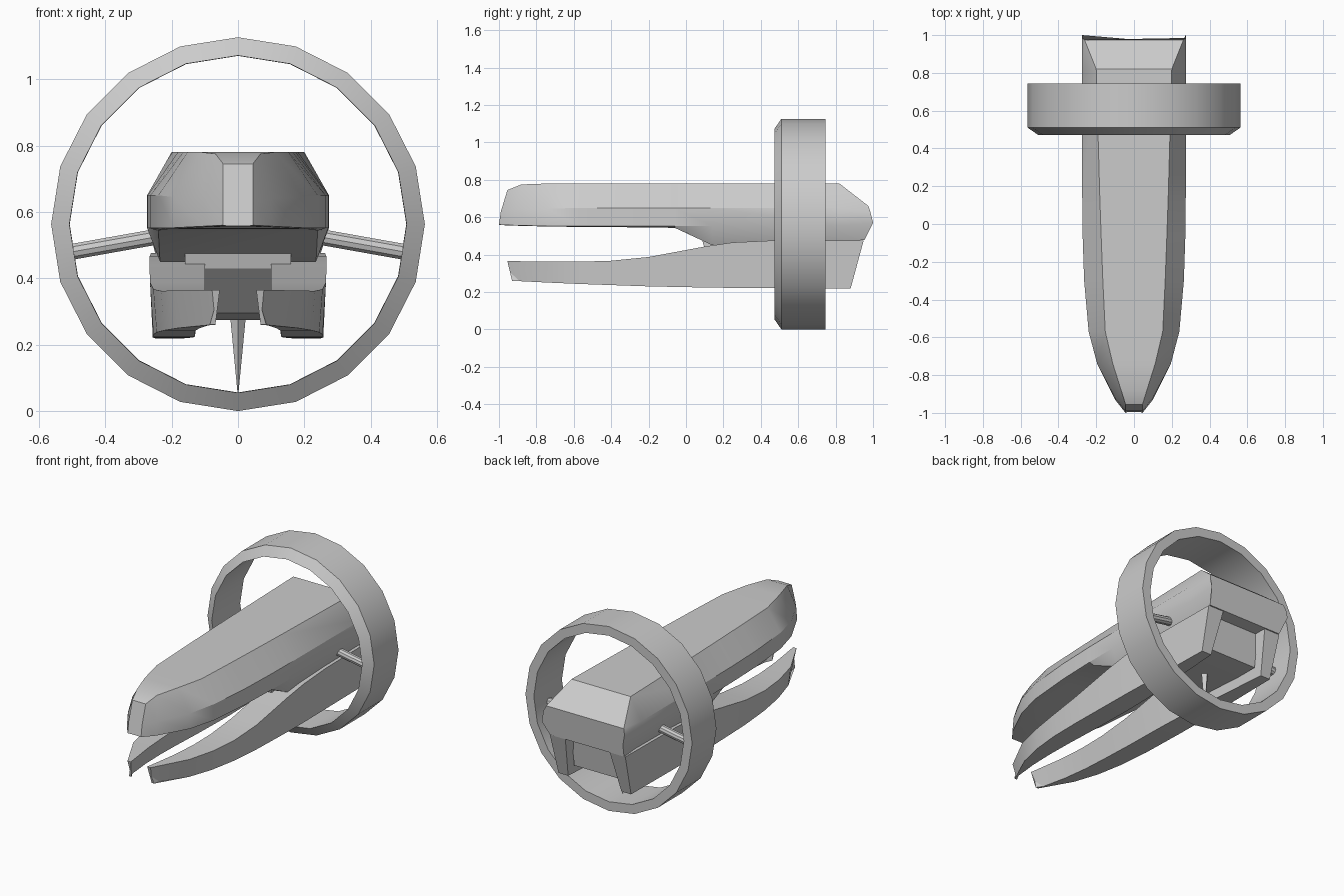
import bpy, bmesh, math
from mathutils import Vector

if "Cube" in bpy.data.objects:
    bpy.data.objects.remove(bpy.data.objects["Cube"])


def finish(name, bm, angle=30):
    bmesh.ops.recalc_face_normals(bm, faces=bm.faces)
    me = bpy.data.meshes.new(name)
    bm.to_mesh(me)
    bm.free()
    ob = bpy.data.objects.new(name, me)
    bpy.context.collection.objects.link(ob)
    bpy.ops.object.select_all(action='DESELECT')
    ob.select_set(True)
    bpy.context.view_layer.objects.active = ob
    bpy.ops.object.shade_smooth_by_angle(angle=math.radians(angle))
    return ob


def loft(name, sections, closed=False):
    """Skin a list of equally long point loops."""
    bm = bmesh.new()
    rows = [[bm.verts.new(p) for p in s] for s in sections]
    n = len(rows[0])
    pairs = list(zip(rows, rows[1:] + rows[:1])) if closed else list(zip(rows, rows[1:]))
    for a, b in pairs:
        for i in range(n):
            j = (i + 1) % n
            bm.faces.new((a[i], a[j], b[j], b[i]))
    if not closed:
        bm.faces.new(rows[0])
        bm.faces.new(rows[-1])
    return finish(name, bm)


def rod(name, a, b, r1, r2, sides):
    a, b = Vector(a), Vector(b)
    bm = bmesh.new()
    bmesh.ops.create_cone(bm, cap_ends=True, segments=sides, radius1=r1, radius2=r2, depth=(b - a).length)
    rot = Vector((0, 0, 1)).rotation_difference(b - a)
    for v in bm.verts:
        v.co = rot @ v.co + (a + b) / 2
    return finish(name, bm)


# upper hull: half ribs (top edge, shoulder, side bottom, keel edge) mirrored across x
def rib(*half):
    return [Vector(p) for p in half] + [Vector((-x, y, z)) for x, y, z in reversed(half)]


def plain_rib(y, xt, xs, zs, xk, zk):
    return rib((xt, y, 0.78), (xs, y, zs), (xs, y, 0.552), (xk, y, zk))


hull = [
    rib((0.045, -0.955, 0.745), (0.045, -0.99, 0.63), (0.045, -1.0, 0.56), (0.035, -0.995, 0.558)),
    rib((0.068, -0.88, 0.775), (0.10, -0.92, 0.64), (0.10, -0.93, 0.557), (0.08, -0.93, 0.555)),
    plain_rib(-0.74, 0.112, 0.195, 0.645, 0.17, 0.55),
    plain_rib(-0.57, 0.152, 0.24, 0.65, 0.21, 0.548),
    plain_rib(-0.30, 0.165, 0.264, 0.65, 0.23, 0.546),
    plain_rib(-0.06, 0.174, 0.272, 0.65, 0.24, 0.543),
    plain_rib(0.14, 0.181, 0.274, 0.65, 0.235, 0.45),
    plain_rib(0.82, 0.20, 0.274, 0.65, 0.235, 0.47),
    rib((0.262, 0.975, 0.66), (0.274, 0.985, 0.63), (0.274, 1.0, 0.57), (0.25, 0.955, 0.478)),
]
loft("upper_hull", hull)

# lower prongs: y top, y bottom, outer x, inner x, top z, bottom z
prong = [
    (-0.955, -0.93, 0.078, 0.055, 0.365, 0.26),
    (-0.74, -0.73, 0.19, 0.085, 0.363, 0.25),
    (-0.57, -0.57, 0.232, 0.097, 0.362, 0.243),
    (-0.40, -0.40, 0.255, 0.10, 0.367, 0.237),
    (-0.20, -0.20, 0.265, 0.10, 0.387, 0.23),
    (0.10, 0.10, 0.267, 0.10, 0.443, 0.224),
    (0.25, 0.25, 0.267, 0.105, 0.465, 0.222),
    (0.48, 0.48, 0.262, 0.12, 0.476, 0.22),
    (0.95, 0.88, 0.255, 0.15, 0.476, 0.218),
]
for side, s in (("right", 1), ("left", -1)):
    loft(side + "_prong", [
        [(s * xo, yt, zt), (s * (xo - 0.01), yb, zb), (s * (xi + 0.03), yb, zb), (s * xi, yt, zt)]
        for yt, yb, xo, xi, zt, zb in prong])
    # side struts to the ring
    rod(side + "_strut", (s * 0.20, 0.61, 0.533), (s * 0.515, 0.61, 0.477), 0.025, 0.025, 10)

# central block between the prongs
block = [(0.08, 0.50), (0.10, 0.43), (0.24, 0.295), (0.40, 0.275), (0.85, 0.275), (0.88, 0.50)]
loft("central_block", [[(x, y, z) for y, z in block] for x in (-0.16, 0.16)])

# spike down to the ring
rod("keel_spike", (0, 0.61, 0.32), (0, 0.61, 0.05), 0.027, 0.001, 4)

# twenty-sided ring with a bevelled front edge
profile = [(0.472, 0.508), (0.51, 0.563), (0.745, 0.563), (0.745, 0.507)]
ring = []
for k in range(20):
    t = 2 * math.pi * k / 20
    ring.append([(r * math.sin(t), y, 0.563 + r * math.cos(t)) for y, r in profile])
loft("ring", ring, closed=True)
